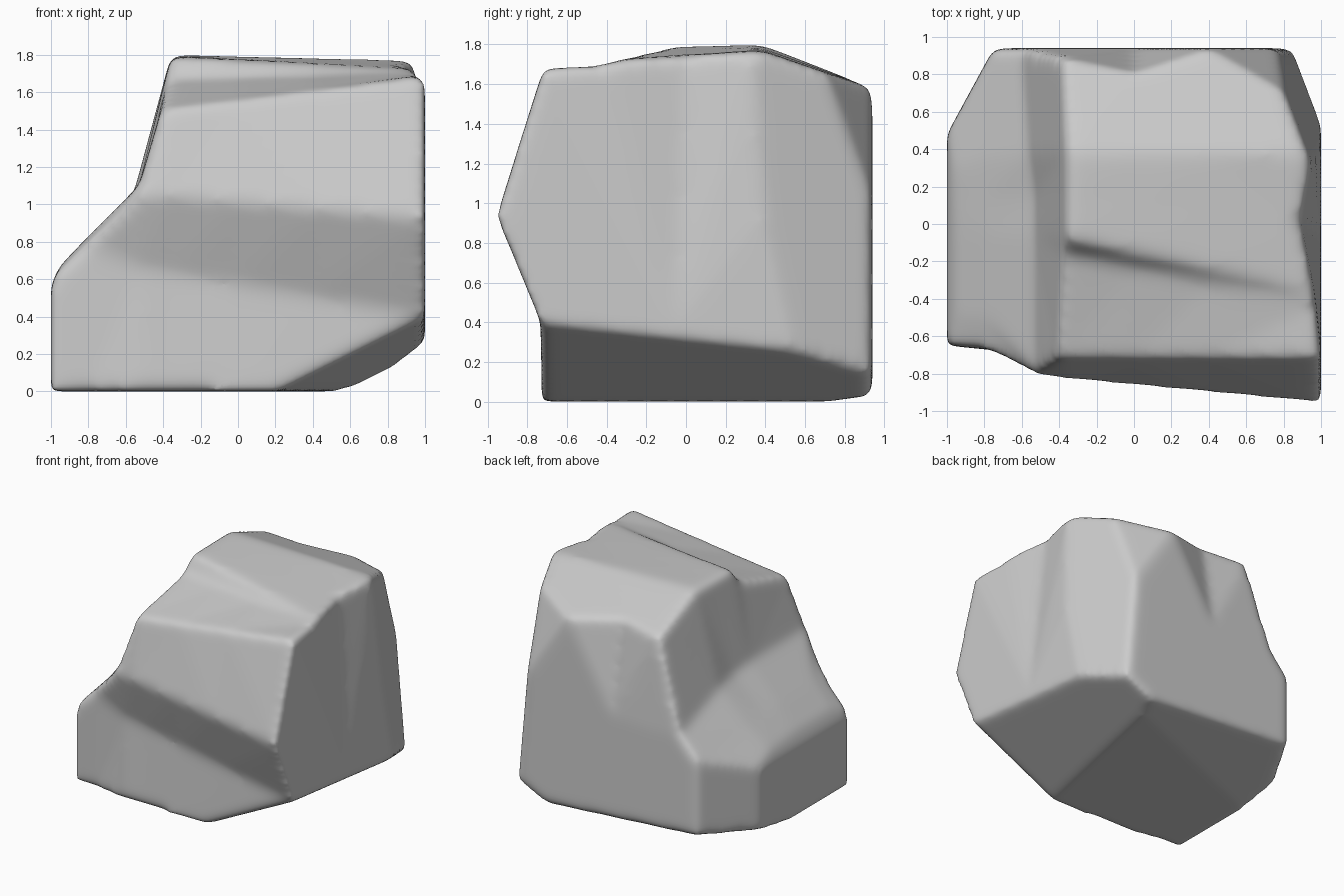
import bpy, bmesh
from mathutils import Vector

if "Cube" in bpy.data.objects:
    bpy.data.objects.remove(bpy.data.objects["Cube"])

# Cross-sections along x, each a ring of (y, z): bottom front, lower crease, front ridge,
# top front edge, step foot, step crest, rear crease, rear top edge, bottom rear
sections = [
    (-1.00, [(-.65, 0), (-.65, .45), (-.65, .60), (-.5, .62), (-.12, .62), (-.05, .62), (.3, .61), (.94, .48), (.94, 0)]),
    (-0.80, [(-.67, 0), (-.67, .70), (-.675, .80), (-.5, .83), (-.12, .83), (-.05, .83), (.35, .81), (.94, .68), (.94, 0)]),
    (-0.53, [(-.72, 0), (-.69, .66), (-.81, 1.05), (-.79, 1.1), (-.12, 1.1), (-.07, 1.1), (.38, 1.06), (.94, .90), (.94, 0)]),
    (-0.36, [(-.72, 0), (-.69, .63), (-.83, 1.05), (-.72, 1.51), (-.16, 1.66), (-.08, 1.79), (.38, 1.80), (.89, 1.6), (.94, 0)]),
    (1.00, [(-.75, 0), (-.74, .40), (-.96, .93), (-.72, 1.69), (-.44, 1.70), (-.36, 1.72), (.38, 1.77), (.90, 1.6), (.94, 0)]),
]


def between(a, b, x, rear_top):
    """Blend two sections at x, moving only the rear top edge."""
    t = (x - a[0]) / (b[0] - a[0])
    ring = [tuple(p + (q - p) * t for p, q in zip(u, v)) for u, v in zip(a[1], b[1])]
    ring[7] = rear_top
    return x, ring


# Scalloped rear top edge, plus extra points half way down the back and along the top
sections[4:4] = [between(sections[3], sections[4], x, r)
                 for x, r in ((0, (.81, 1.63)), (.4, (.94, 1.58)))]
for x, ring in sections:
    ring.insert(8, (.94, ring[7][1] * .55))
    ring.insert(6, tuple((p + q) / 2 for p, q in zip(ring[5], ring[6])))

# Loft the block
bm = bmesh.new()
rings = [[bm.verts.new((x, y, z)) for y, z in ring] for x, ring in sections]
n = len(rings[0])
for a, b in zip(rings, rings[1:]):
    for i in range(n):
        j = (i + 1) % n
        bm.faces.new((a[i], a[j], b[j], b[i]))
bm.faces.new(rings[0])

# Lean the upper left wall and skew its foot: (section, point, x)
for s, i, x in ((2, 7, -.56), (2, 8, -.60), (3, 3, -.41), (3, 4, -.38), (3, 8, -.385)):
    rings[s][i].co.x = x

# Right end: shallow hollow at the top, fanned from one point
for i, x in ((4, .97), (5, .96), (6, .89), (7, .955)):
    rings[-1][i].co.x = x
hub = bm.verts.new((1, -.05, .38))
for i in range(n):
    bm.faces.new((rings[-1][i], rings[-1][(i + 1) % n], hub))
bmesh.ops.recalc_face_normals(bm, faces=bm.faces)
bmesh.ops.triangulate(bm, faces=bm.faces)

# Chipped corners: rear left, rear right (two facets), underside right, underside rear, left rim
cuts = [
    ((-1, .48, 0), (-.46, .25, 0)),
    ((1, .53, .3), (.609, .2465, .055)),
    ((.75, .72, 1.7), (.146, .29, .098)),
    ((1, -.74, .39), (.514, -.11, -1.032)),
    ((0, .53, 0), (-.07, .17, -1)),
    ((-1, 0, .57), (-.11, 0, .05)),
]
for point, normal in cuts:
    geom = bm.verts[:] + bm.edges[:] + bm.faces[:]
    bmesh.ops.bisect_plane(bm, geom=geom, dist=1e-5, plane_co=point,
                           plane_no=Vector(normal).normalized(), clear_outer=True)
    bmesh.ops.holes_fill(bm, edges=[e for e in bm.edges if e.is_boundary], sides=0)
bmesh.ops.recalc_face_normals(bm, faces=bm.faces)

mesh = bpy.data.meshes.new("boulder")
bm.to_mesh(mesh)
bm.free()
boulder = bpy.data.objects.new("boulder", mesh)
bpy.context.collection.objects.link(boulder)

# Worn, softly rounded edges
remesh = boulder.modifiers.new("even_mesh", 'REMESH')
remesh.mode = 'VOXEL'
remesh.voxel_size = 0.025
remesh.use_smooth_shade = True
soften = boulder.modifiers.new("worn_edges", 'SMOOTH')
soften.factor = 0.5
soften.iterations = 24
